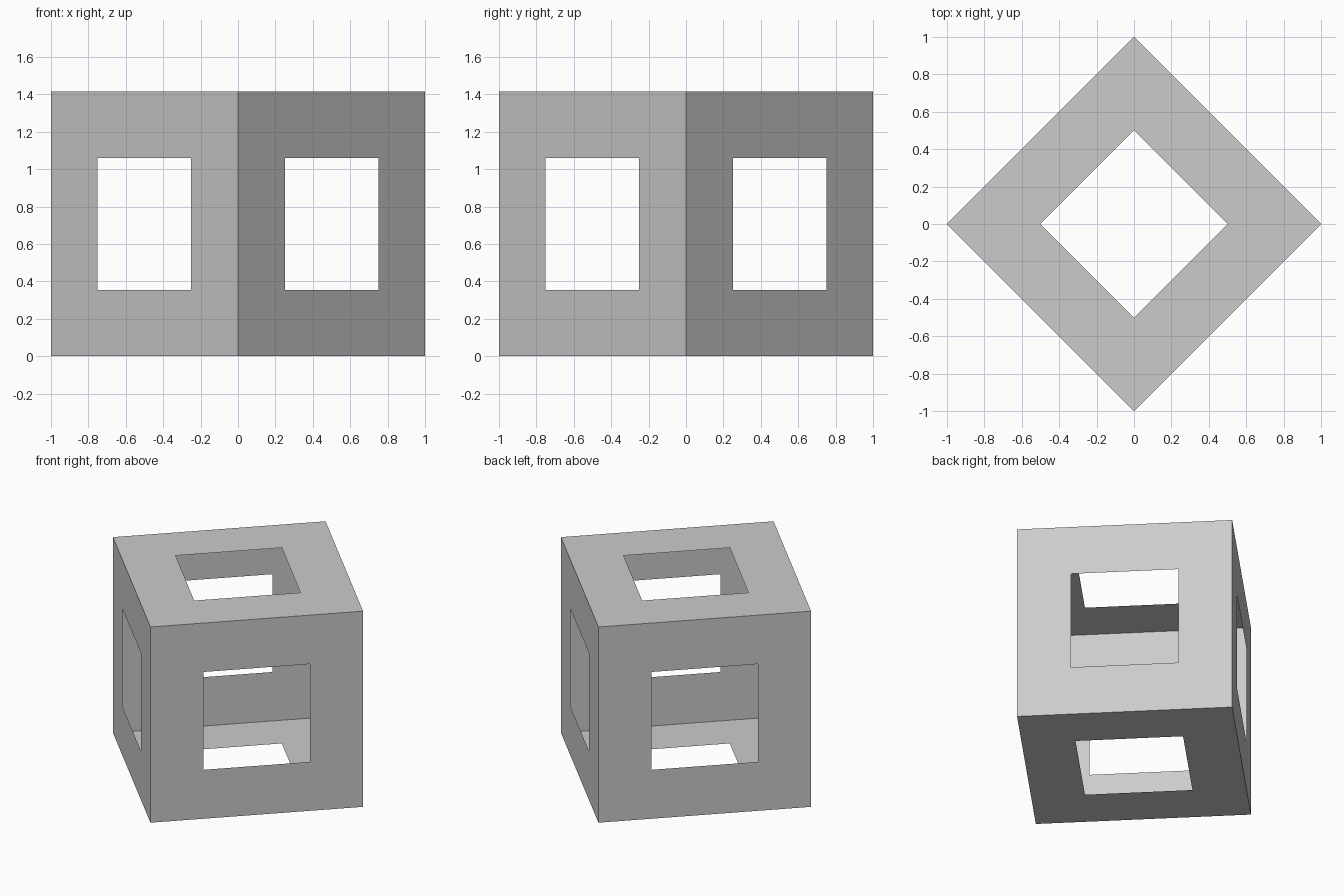
import bpy, bmesh
from math import radians, sqrt
from mathutils import Matrix

if "Cube" in bpy.data.objects:
    bpy.data.objects.remove(bpy.data.objects["Cube"])

side = sqrt(2)      # cube edge: its diagonal spans 2 units
border = side / 4   # width of the frame around each window

# Hollow cube shell standing on the ground, turned to a diamond plan
bm = bmesh.new()
place = (Matrix.Translation((0, 0, side / 2))
         @ Matrix.Rotation(radians(45), 4, 'Z'))
bmesh.ops.create_cube(bm, size=side, matrix=place)

# Square window cut through every thin wall
walls = list(bm.faces)
bmesh.ops.inset_individual(bm, faces=walls, thickness=border,
                           use_even_offset=True)
bmesh.ops.delete(bm, geom=walls, context='FACES')

mesh = bpy.data.meshes.new("windowed_cube_shell")
bm.to_mesh(mesh)
bm.free()
bpy.context.collection.objects.link(
    bpy.data.objects.new("windowed_cube_shell", mesh))
